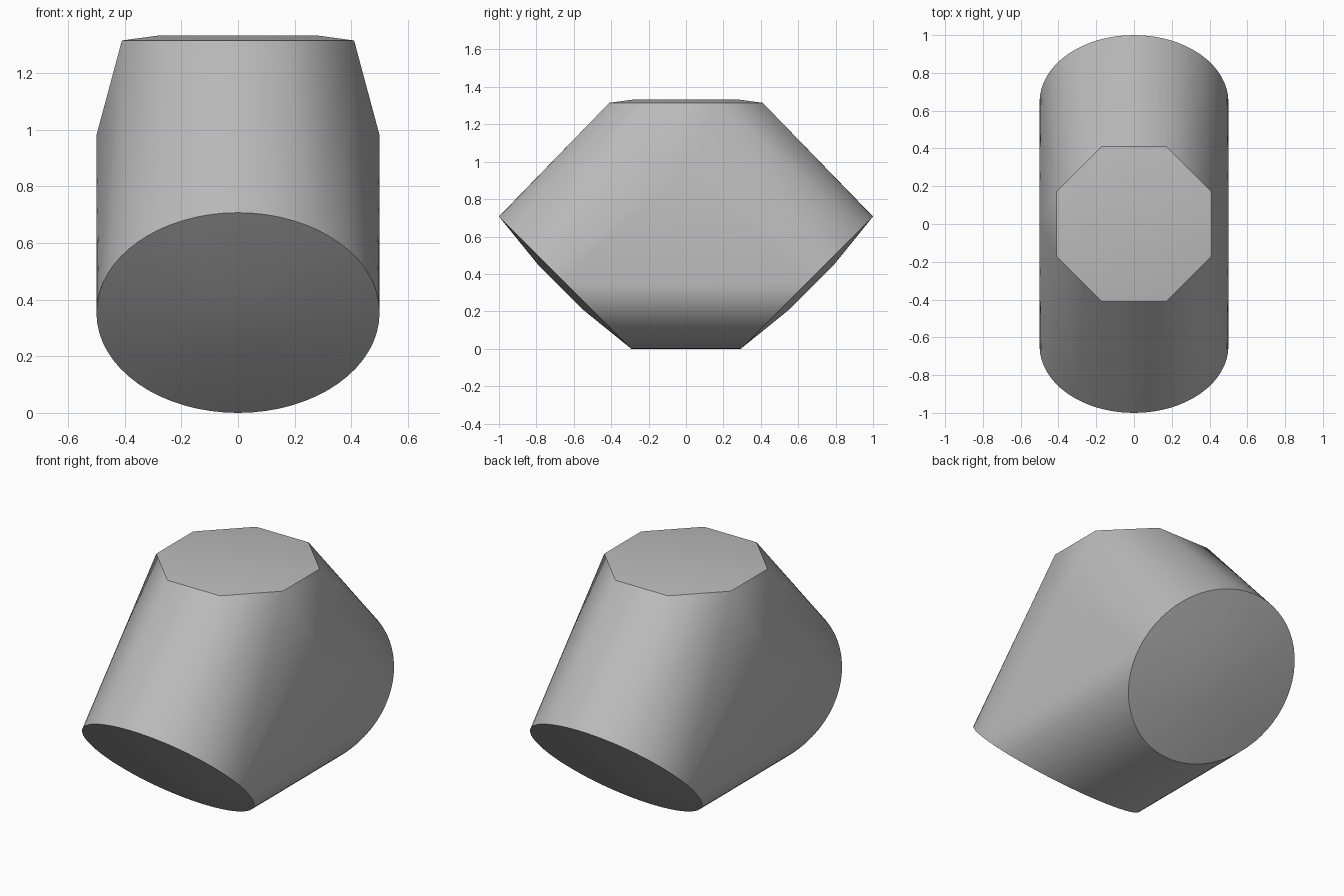
import bpy, bmesh
from math import sin, cos, pi, radians, sqrt
from mathutils import Vector

cube = bpy.data.objects.get("Cube")
if cube:
    bpy.data.objects.remove(cube)

R = 0.5                  # pipe radius
S = 1 / sqrt(2)          # both pipe ends tilt 45 degrees
DOME = 0.035             # bulge of the end caps

grey = bpy.data.materials.new("plain grey")
grey.use_nodes = True
colour = (0.5, 0.5, 0.5, 1)
grey.diffuse_color = colour
grey.node_tree.nodes["Principled BSDF"].inputs["Base Color"].default_value = colour


def ring(center, u, v, radius, count, phase=0.0):
    """Points of a regular polygon spanned by the unit vectors u and v."""
    return [center + radius * (cos(a) * u + sin(a) * v)
            for a in (phase + 2 * pi * i / count for i in range(count))]


X, Y = Vector((1, 0, 0)), Vector((0, 1, 0))
points = []

# Two tilted round ends, each with a slightly domed cap
for side in (-1, 1):
    center = Vector((0, side * (1 - R * S), R * S))
    up = Vector((0, side * S, S))
    outward = Vector((0, side * S, -S))
    points += ring(center, X, up, R, 64)
    points += ring(center + outward * DOME, X, up, 0.18, 8, pi / 8)

# Eight-sided top with a low crown
corner = 0.41 / cos(pi / 8)
points += ring(Vector((0, 0, 1.315)), X, Y, corner, 8, pi / 8)
points += ring(Vector((0, 0, 1.333)), X, Y, 0.3, 8, pi / 8)

# Side corners where the two pipes meet
points += [Vector((s * R, 0, 0.98)) for s in (-1, 1)]

# Wrap everything in one convex shell
bm = bmesh.new()
for p in points:
    bm.verts.new(p)
result = bmesh.ops.convex_hull(bm, input=bm.verts)
loose = [v for v in bm.verts if not v.link_faces]
bmesh.ops.delete(bm, geom=loose, context='VERTS')
bmesh.ops.recalc_face_normals(bm, faces=bm.faces)
mesh = bpy.data.meshes.new("elbow_shell")
bm.to_mesh(mesh)
bm.free()
mesh.materials.append(grey)

elbow = bpy.data.objects.new("elbow_shell", mesh)
bpy.context.collection.objects.link(elbow)
bpy.ops.object.select_all(action='DESELECT')
elbow.select_set(True)
bpy.context.view_layer.objects.active = elbow
bpy.ops.object.shade_smooth_by_angle(angle=radians(30))
